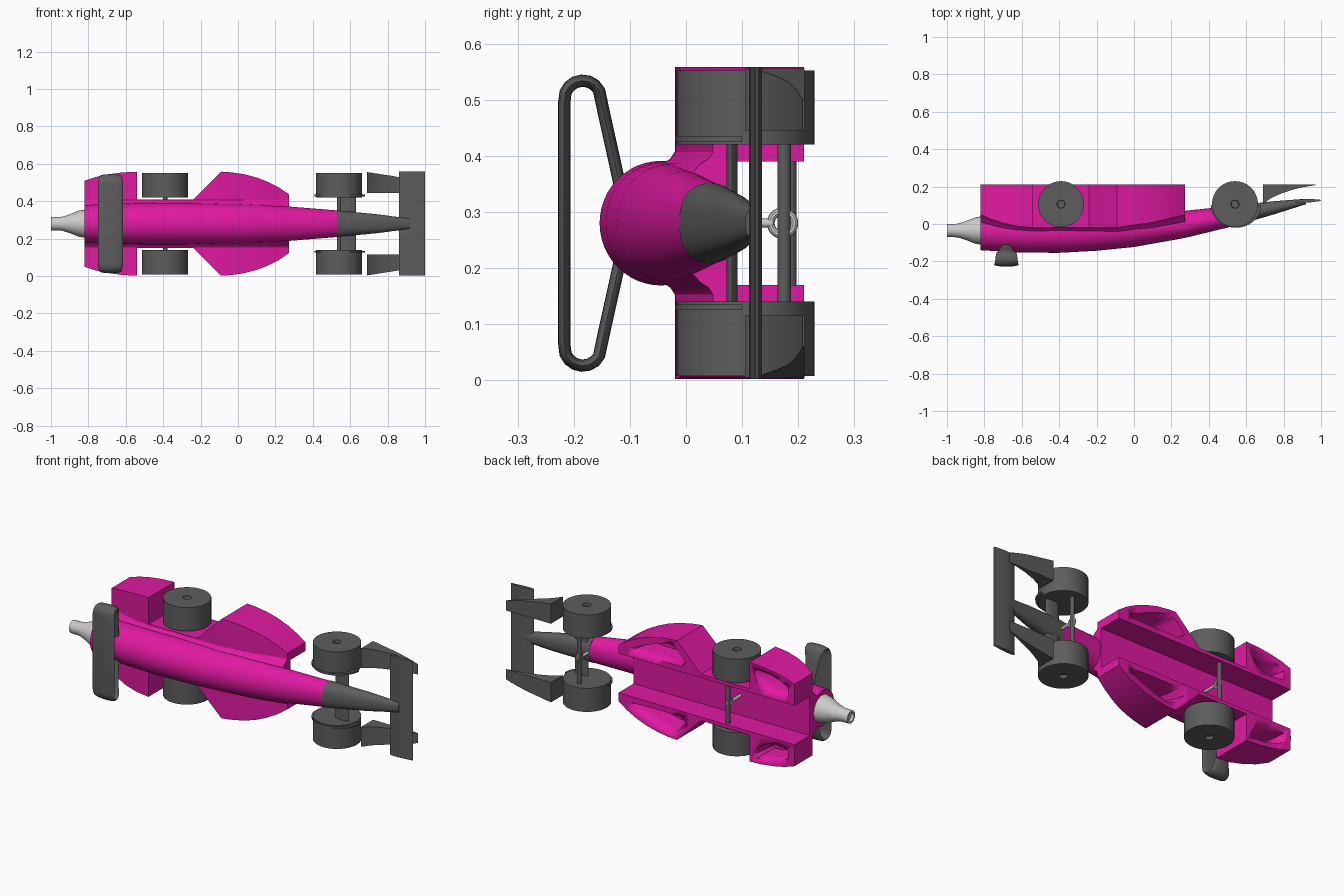
import bpy, bmesh
from math import sin, cos, pi, radians, copysign
from mathutils import Vector

if "Cube" in bpy.data.objects:
    bpy.data.objects.remove(bpy.data.objects["Cube"])

C = 0.28  # height of the car's centre plane (car lies on its side, roof to -y)


def material(name, rgb):
    m = bpy.data.materials.new(name)
    m.diffuse_color = (*rgb, 1)
    m.use_nodes = True
    m.node_tree.nodes["Principled BSDF"].inputs["Base Color"].default_value = m.diffuse_color
    return m


PINK = material("magenta", (0.75, 0.01, 0.36))
DARK = material("dark_grey", (0.11, 0.11, 0.11))
LIGHT = material("light_grey", (0.55, 0.55, 0.55))


def finish(ob, mat, angle=35):
    ob.data.materials.append(mat)
    bpy.ops.object.select_all(action='DESELECT')
    ob.select_set(True)
    bpy.context.view_layer.objects.active = ob
    bpy.ops.object.shade_smooth_by_angle(angle=radians(angle))
    return ob


def loft(name, rings, mat, angle=35):
    """Skin closed rings of points and cap both ends."""
    bm = bmesh.new()
    vs = [[bm.verts.new(p) for p in r] for r in rings]
    n = len(rings[0])
    for a, b in zip(vs, vs[1:]):
        for i in range(n):
            j = (i + 1) % n
            bm.faces.new((a[i], a[j], b[j], b[i]))
    bm.faces.new(vs[0])
    bm.faces.new(vs[-1])
    bmesh.ops.recalc_face_normals(bm, faces=bm.faces)
    me = bpy.data.meshes.new(name)
    bm.to_mesh(me)
    bm.free()
    ob = bpy.data.objects.new(name, me)
    bpy.context.collection.objects.link(ob)
    return finish(ob, mat, angle)


def ring_x(x, y, ry, rz, n=48, power=1.0):
    def s(v):
        return copysign(abs(v) ** power, v)
    return [(x, y + ry * s(cos(2 * pi * i / n)), C + rz * s(sin(2 * pi * i / n))) for i in range(n)]


def ring_z(z, x, y, r, n=48):
    return [(x + r * cos(2 * pi * i / n), y + r * sin(2 * pi * i / n), z) for i in range(n)]


def interp(table, x):
    for a, b in zip(table, table[1:]):
        if x <= b[0]:
            t = (x - a[0]) / (b[0] - a[0])
            return [p + (q - p) * t for p, q in zip(a, b)][1:]
    return table[-1][1:]


# Body and nose: x, roof y, belly y, half width
HULL = [(-0.82, -0.14, 0.06, 0.10), (-0.6, -0.153, 0.064, 0.109), (-0.4, -0.154, 0.065, 0.111),
        (-0.2, -0.143, 0.065, 0.109), (0, -0.123, 0.065, 0.105), (0.27, -0.075, 0.07, 0.092),
        (0.53, -0.012, 0.098, 0.071), (0.75, 0.052, 0.122, 0.05), (0.92, 0.106, 0.135, 0.027)]


def hull(stations, power):
    return [ring_x(x, (a + b) / 2, (b - a) / 2, w, power=power) for x, a, b, w in stations]


loft("body", hull(HULL[:7], 1.0), PINK)
loft("nose", hull(HULL[6:], 0.85), DARK)

# Gas nozzle at the tail
loft("nozzle", [ring_x(x, -0.035, r, r) for x, r in
                [(-0.815, 0.076), (-0.85, 0.07), (-0.89, 0.054), (-0.93, 0.04), (-0.95, 0.036),
                 (-1, 0.035), (-1, 0.024), (-0.985, 0.022)]], LIGHT)

# Floor channel with side pods: x, pod half width
PODS = [(-0.82, 0.23), (-0.76, 0.25), (-0.7, 0.263), (-0.62, 0.274), (-0.541, 0.278), (-0.54, 0.13),
        (-0.24, 0.13), (-0.165, 0.205), (-0.09, 0.278), (-0.04, 0.275), (0.03, 0.265), (0.1, 0.247),
        (0.16, 0.224), (0.22, 0.193), (0.272, 0.157)]
TOP = [(-0.82, 0.05), (-0.74, 0.015), (-0.65, -0.01), (-0.54, -0.02), (-0.1, -0.02),
       (0.1, 0.008), (0.28, 0.05)]


def pod_ring(x, w):
    top = interp(TOP, x)[0]
    half = [(0.08, top - 0.045), (0.106, top - 0.022), (0.115, top - 0.008), (0.127, top),
            (w, top), (w, 0.21), (0.11, 0.21), (0.11, 0.075)]
    return [(x, y, C + l) for l, y in half] + [(x, y, C - l) for l, y in reversed(half)]


pods = loft("side_pods", [pod_ring(x, w) for x, w in PODS], PINK, 25)

# Rounded pockets in the underside of each pod
POCKETS = [[(-0.78, 0.15), (-0.78, 0.2), (-0.74, 0.222), (-0.66, 0.245), (-0.58, 0.25),
            (-0.565, 0.235), (-0.58, 0.2), (-0.65, 0.15), (-0.7, 0.14)],
           [(-0.15, 0.17), (-0.09, 0.235), (-0.05, 0.25), (0.02, 0.235), (0.11, 0.2),
            (0.2, 0.16), (0.2, 0.145), (0.1, 0.14), (-0.12, 0.14)]]
for outline in POCKETS:
    mx = sum(p[0] for p in outline) / len(outline)
    ml = sum(p[1] for p in outline) / len(outline)
    for side in (1, -1):
        rings = [[(mx + (x - mx) * s, y, C + side * (ml + (l - ml) * s)) for x, l in outline]
                 for y, s in ((0.22, 1.0), (0.15, 0.88), (0.08, 0.7))]
        cutter = loft("pocket_cutter", rings, PINK)
        mod = pods.modifiers.new("pocket", 'BOOLEAN')
        mod.operation = 'DIFFERENCE'
        mod.solver = 'EXACT'
        mod.object = cutter
        bpy.context.view_layer.objects.active = pods
        bpy.ops.object.modifier_apply(modifier=mod.name)
        bpy.data.objects.remove(cutter)

# Wheels with hub holes, axle rods, and line guides
WY = 0.106
for end, wx, rod_y in (("front", 0.54, 0.175), ("rear", -0.39, 0.185)):
    for side in (1, -1):
        prof = [(0.14, 0.04), (0.14, 0.123), (0.272, 0.123), (0.272, 0.022), (0.255, 0.02)]
        loft(end + "_wheel", [ring_z(C + side * l, wx, WY, r) for l, r in prof], DARK)
    loft(end + "_axle", [ring_z(C + s * 0.155, wx, rod_y, 0.012, 16) for s in (-1, 1)], DARK)
    bpy.ops.mesh.primitive_torus_add(location=(wx, 0.172, C), rotation=(0, pi / 2, 0), major_radius=0.021,
                                     minor_radius=0.007, major_segments=24, minor_segments=10)
    bpy.context.object.name = end + "_line_guide"
    finish(bpy.context.object, LIGHT)
    loft(end + "_guide_stem", [[(p[0] + wx, y, p[1]) for p in
                                [(0.008 * cos(k * pi / 6), C + 0.008 * sin(k * pi / 6)) for k in range(12)]]
                               for y in (0.06, 0.155)], LIGHT)

# Front axle fairing: flat blade across the car
loft("front_fairing", [[(0.59 + 0.042 * cos(k * pi / 8), 0.082 + 0.01 * sin(k * pi / 8), C + s * 0.15)
                        for k in range(16)] for s in (-1, 1)], DARK)

# Half-disc plates inside the front wheels, and ramps behind the front wing
RAMP = [(0.69, 0.105, 0.276), (0.73, 0.137, 0.27), (0.78, 0.16, 0.262), (0.84, 0.181, 0.253),
        (0.9, 0.196, 0.24), (0.97, 0.208, 0.22)]
for side in (1, -1):
    plate = [(0.545 + 0.135 * cos(k * pi / 16), 0.1 - 0.12 * sin(k * pi / 16)) for k in range(17)]
    loft("wheel_plate", [[(x, y, C + side * l) for x, y in plate] for l in (0.145, 0.155)], DARK)
    loft("front_ramp", [[(x, y, C + side * 0.165), (x, y, C + side * w),
                         (x, 0.211, C + side * w), (x, 0.211, C + side * 0.165)] for x, y, w in RAMP], DARK)

# Front wing
WING = [(0.86, 0.118), (0.88, 0.112), (0.93, 0.114), (1.0, 0.123), (0.995, 0.13), (0.93, 0.135), (0.88, 0.13)]
loft("front_wing", [[(x, y, C + s * 0.278) for x, y in WING] for s in (-1, 1)], DARK)

# Rear wing: looped blade, path of (y, offset, half chord)
half = [(-0.217, 0.0, 0.067), (-0.217, 0.215, 0.067)]
half += [(-0.184 - 0.033 * cos(a), 0.221 + 0.033 * sin(a), 0.066 - 0.012 * k / 7)
         for k, a in ((k, k * pi / 8.3) for k in range(1, 8))]
half += [(-0.145, 0.19, 0.042), (-0.125, 0.1, 0.03), (-0.112, 0.04, 0.026)]
path = [(y, -l, c) for y, l, c in reversed(half)] + half[1:]
rings = []
for i, (y, l, c) in enumerate(path):
    a, b = path[max(i - 1, 0)], path[min(i + 1, len(path) - 1)]
    t = Vector((b[0] - a[0], b[1] - a[1])).normalized()
    rings.append([(-0.682 + c * cos(k * pi / 8), y + t.y * 0.011 * sin(k * pi / 8),
                   C + l - t.x * 0.011 * sin(k * pi / 8)) for k in range(16)])
loft("rear_wing", rings, DARK, 50)
